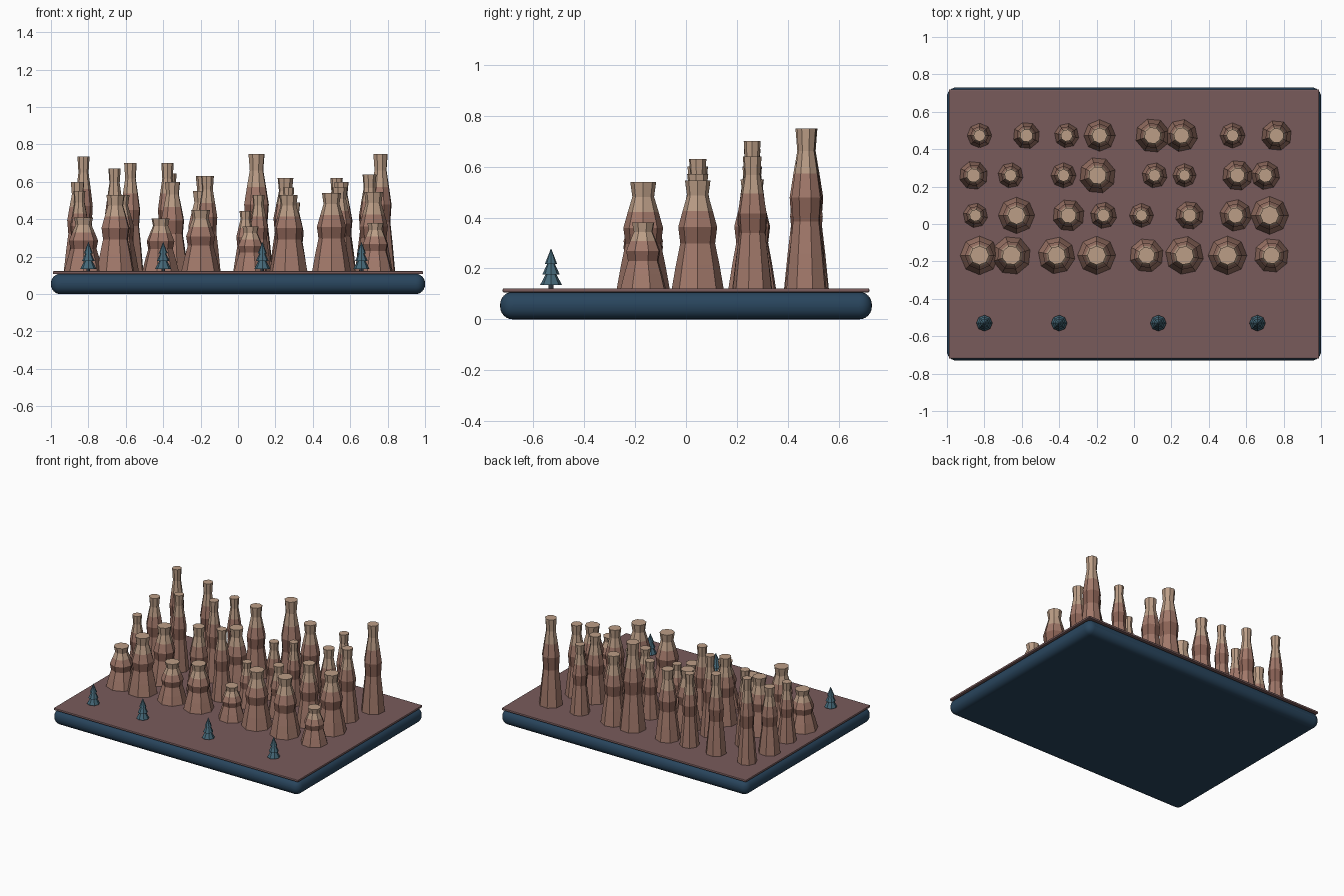
import bpy, bmesh, math

if "Cube" in bpy.data.objects:
    bpy.data.objects.remove(bpy.data.objects["Cube"])

def material(name, rgb):
    m = bpy.data.materials.new(name)
    m.diffuse_color = (*rgb, 1)
    m.use_nodes = True
    m.node_tree.nodes["Principled BSDF"].inputs["Base Color"].default_value = m.diffuse_color
    return m

NAVY = material("navy", (0.022, 0.06, 0.11))
SOIL = material("soil", (0.19, 0.105, 0.105))
ROCK = material("rock", (0.36, 0.19, 0.145))
DARK = material("dark_rock", (0.25, 0.12, 0.09))
PALE = material("pale_rock", (0.50, 0.34, 0.24))
PINE = material("pine", (0.06, 0.14, 0.19))
TRUNK = material("bark", (0.05, 0.07, 0.09))

def slab(name, size, z0, bevel, segments, mat):
    bpy.ops.mesh.primitive_cube_add(size=1, location=(0, 0, z0 + size[2] / 2))
    o = bpy.context.object
    o.name = name
    o.scale = size
    bpy.ops.object.transform_apply(location=False, scale=True)
    b = o.modifiers.new("bevel", 'BEVEL')
    b.width, b.segments = bevel, segments
    o.data.materials.append(mat)
    return o

def lathe(name, loc, profile, mats, bands, sides=8, turn=0.0):
    """Closed faceted solid from (radius, z) rings; bands gives each ring gap's material."""
    bm = bmesh.new()
    rings = []
    for r, z in profile:
        rings.append([bm.verts.new((r * math.cos(turn + 2 * math.pi * k / sides),
                                    r * math.sin(turn + 2 * math.pi * k / sides), z))
                      for k in range(sides)])
    for a, b, m in zip(rings, rings[1:], bands):
        for k in range(sides):
            j = (k + 1) % sides
            bm.faces.new((a[k], a[j], b[j], b[k])).material_index = m
    bm.faces.new(rings[0][::-1]).material_index = bands[0]
    bm.faces.new(rings[-1]).material_index = bands[-1]
    me = bpy.data.meshes.new(name)
    bm.to_mesh(me)
    bm.free()
    for m in mats:
        me.materials.append(m)
    o = bpy.data.objects.new(name, me)
    o.location = loc
    bpy.context.collection.objects.link(o)

# Rounded plinth and thin ground sheet
slab("plinth", (2.0, 1.46, 0.108), 0, 0.05, 6, NAVY)
bpy.ops.object.shade_smooth_by_angle()
slab("ground_sheet", (1.98, 1.44, 0.016), 0.106, 0.005, 2, SOIL)

# Rock spires: per row, (x, base radius, top height)
GROUND = 0.12
SPIRES = {
    0.473: [(-.826, .066, .735), (-.575, .072, .70), (-.36, .066, .645), (-.184, .085, .63),
            (.099, .092, .75), (.254, .087, .62), (.527, .068, .62), (.762, .082, .75)],
    0.26: [(-.858, .077, .60), (-.66, .068, .67), (-.377, .068, .70), (-.195, .098, .55),
           (.11, .068, .53), (.27, .063, .57), (.553, .082, .60), (.703, .077, .64)],
    0.046: [(-.848, .066, .55), (-.628, .098, .53), (-.35, .086, .60), (-.163, .071, .63),
            (.04, .065, .445), (.297, .076, .49), (.543, .086, .57), (.725, .102, .545)],
    -0.168: [(-.826, .104, .41), (-.655, .104, .53), (-.414, .1, .405), (-.2, .103, .45),
             (.067, .092, .36), (.27, .103, .53), (.5, .104, .54), (.735, .093, .38)],
}
# Weathered outline as (height fraction, radius fraction)
OUTLINE = [(0, 1), (.22, .84), (.42, .67), (.57, .75), (.72, .58), (.86, .41), (1, .49)]
for row, (y, spires) in enumerate(SPIRES.items()):
    for i, (x, r, top) in enumerate(spires):
        h = top - GROUND
        lathe(f"rock_spire_{row + 1}_{i + 1}", (x, y, GROUND),
              [(r * q, h * f) for f, q in OUTLINE],
              [ROCK, DARK, PALE], [0, 0, 1, 0, 2, 2], turn=0.3 * ((i + row) % 3))

# Small pines along the front: trunk and three overlapping cones
for i, x in enumerate((-.8, -.4, .13, .66)):
    lathe(f"pine_trunk_{i + 1}", (x, -.53, GROUND), [(.01, 0), (.01, .03)], [TRUNK], [0])
    for t, (r, z0, z1) in enumerate([(.043, .015, .095), (.034, .057, .128), (.024, .098, .157)]):
        lathe(f"pine_tier_{i + 1}_{t + 1}", (x, -.53, GROUND),
              [(r, z0), (.001, z1)], [PINE], [0])
